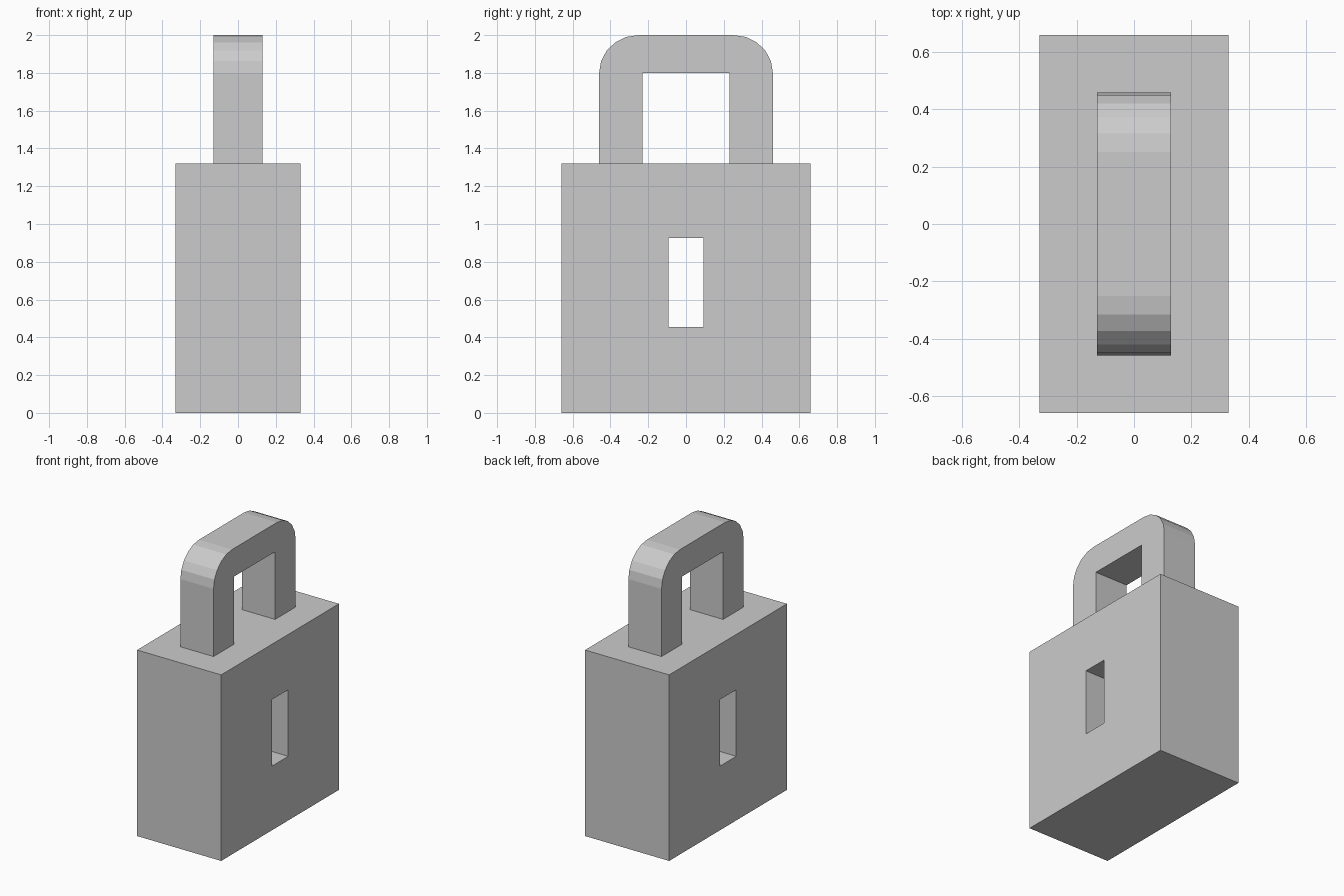
import bpy, bmesh, math

if "Cube" in bpy.data.objects:
    bpy.data.objects.remove(bpy.data.objects["Cube"])


def make_object(name, bm):
    bmesh.ops.recalc_face_normals(bm, faces=bm.faces)
    mesh = bpy.data.meshes.new(name)
    bm.to_mesh(mesh)
    bm.free()
    obj = bpy.data.objects.new(name, mesh)
    bpy.context.collection.objects.link(obj)
    return obj


def extrude_x(bm, half_width):
    """Turn the flat faces at x = -half_width into a solid reaching +half_width."""
    result = bmesh.ops.extrude_face_region(bm, geom=bm.faces[:], use_keep_orig=True)
    verts = [g for g in result["geom"] if isinstance(g, bmesh.types.BMVert)]
    bmesh.ops.translate(bm, verts=verts, vec=(2 * half_width, 0, 0))


def rectangle(bm, x, half_y, z0, z1):
    corners = [(-half_y, z0), (half_y, z0), (half_y, z1), (-half_y, z1)]
    return [bm.verts.new((x, y, z)) for y, z in corners]


# Body: a block with a rectangular keyhole running right through it
BODY_X, BODY_Y, BODY_TOP = 0.33, 0.66, 1.32
bm = bmesh.new()
outer = rectangle(bm, -BODY_X, BODY_Y, 0, BODY_TOP)
inner = rectangle(bm, -BODY_X, 0.092, 0.455, 0.927)
for i in range(4):
    j = (i + 1) % 4
    bm.faces.new((outer[i], outer[j], inner[j], inner[i]))
extrude_x(bm, BODY_X)
make_object("lock_body", bm)

# Shackle: a flat-sided arch with faceted outer corners and a square opening
SHACKLE_X, OUTER_Y, INNER_Y, INNER_TOP, TOP = 0.13, 0.46, 0.23, 1.80, 2.0
CORNER_Y, CORNER_Z, SEGMENTS = 0.208, 0.20, 5
half = [(INNER_Y, INNER_TOP), (INNER_Y, BODY_TOP), (OUTER_Y, BODY_TOP)]
for i in range(SEGMENTS + 1):
    a = math.pi / 2 * i / SEGMENTS
    half.append((OUTER_Y - CORNER_Y + CORNER_Y * math.cos(a),
                 TOP - CORNER_Z + CORNER_Z * math.sin(a)))
profile = half + [(-y, z) for y, z in reversed(half)]
bm = bmesh.new()
bm.faces.new([bm.verts.new((-SHACKLE_X, y, z)) for y, z in profile])
extrude_x(bm, SHACKLE_X)
make_object("shackle", bm)
